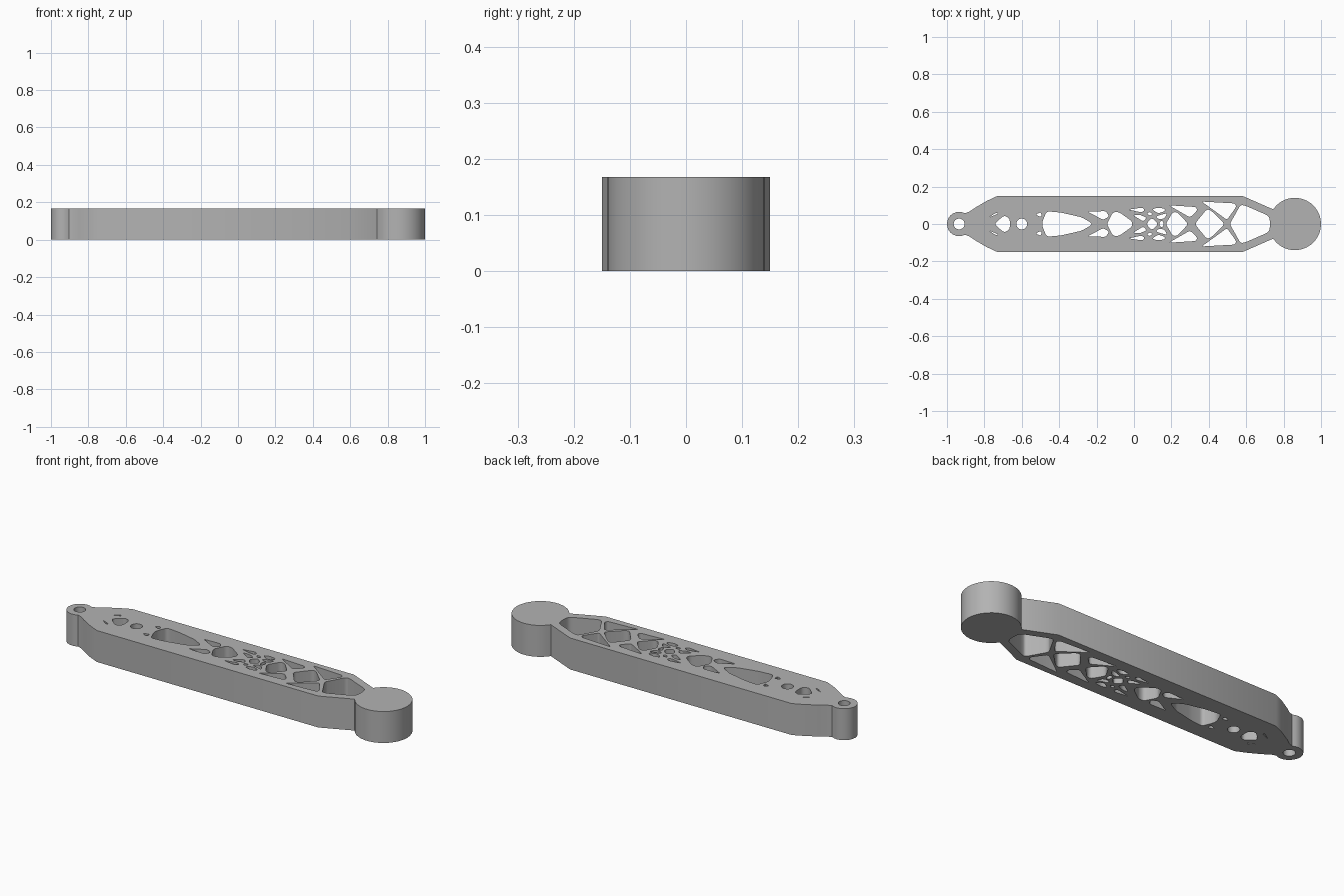
import bpy, bmesh
from math import sin, cos, pi, radians
from mathutils import Vector

if "Cube" in bpy.data.objects:
    bpy.data.objects.remove(bpy.data.objects["Cube"])

HEIGHT = 0.168


def arc(cx, radius, start, end, steps):
    """Points along an arc centred on the long axis, angles in degrees."""
    angles = [radians(start + (end - start) * i / steps) for i in range(steps + 1)]
    return [(cx + radius * cos(a), radius * sin(a)) for a in angles]


def mirrored(points):
    return [(x, -y) for x, y in reversed(points)]


def closed(half):
    """Complete an upper half profile across the long axis."""
    return half + mirrored([p for p in half if p[1] > 1e-5])


def rounded(points, radius):
    """Round every corner of a polygon with a short quadratic bend."""
    out = []
    for i, p in enumerate(points):
        p = Vector(p)
        ends = []
        for q in (points[i - 1], points[(i + 1) % len(points)]):
            d = Vector(q) - p
            ends.append(p + d.normalized() * min(radius, d.length * 0.42))
        for k in range(5):
            t = k / 4
            out.append(tuple(ends[0] * (1 - t) ** 2 + p * 2 * t * (1 - t) + ends[1] * t * t))
    return out


# Arm outline: small eye end, straight bar, large disc end
half = arc(-0.935, 0.065, 180, 62, 8)
half += [(-0.88, 0.066), (-0.85, 0.087), (-0.79, 0.122), (-0.73, 0.15), (0.58, 0.15)]
half += arc(0.86, 0.14, 146, 0, 14)
loops = [closed(half)]

# Round bolt holes
for cx in (-0.935, -0.60):
    loops.append(arc(cx, 0.029, 0, 345, 23))

# Openings on the centre line, upper half listed
centre_openings = [
    [(-0.747, 0), (-0.695, 0.046), (-0.664, 0.03)],
    [(-0.49, 0.012), (-0.467, 0.068), (-0.39, 0.061), (-0.28, 0.036), (-0.228, 0.006)],
    [(-0.145, 0), (-0.112, 0.064), (-0.08, 0.064), (-0.01, 0.014)],
    [(0.065, 0), (0.095, 0.034), (0.13, 0)],
    [(0.128, 0.018), (0.145, 0.026), (0.16, 0)][1:] + [],
    [(0.17, 0), (0.207, 0.063), (0.232, 0.063), (0.29, 0)],
    [(0.325, 0), (0.388, 0.078), (0.41, 0.074), (0.485, 0)],
    [(0.512, 0), (0.57, 0.103), (0.595, 0.098), (0.718, 0.045), (0.727, 0.02)],
]
centre_openings[4] = [(0.133, 0), (0.147, 0.022), (0.162, 0)]
for pts in centre_openings:
    loops.append(rounded(closed(pts), 0.016))

# Openings in pairs either side of the centre line
side_openings = [
    [(-0.778, 0.034), (-0.735, 0.062), (-0.727, 0.055)],
    [(-0.528, 0.05), (-0.497, 0.064), (-0.494, 0.036)],
    [(-0.248, 0.066), (-0.15, 0.069), (-0.133, 0.04), (-0.165, 0.022)],
    [(-0.03, 0.077), (0.045, 0.088), (0.058, 0.074), (0.04, 0.062)],
    [(-0.005, 0.047), (0.03, 0.05), (0.068, 0.034), (0.05, 0.013)],
    [(0.068, 0.057), (0.085, 0.065), (0.1, 0.053), (0.085, 0.044)],
    [(0.096, 0.078), (0.125, 0.088), (0.165, 0.082), (0.165, 0.07), (0.13, 0.056)],
    [(0.115, 0.04), (0.145, 0.05), (0.178, 0.058), (0.163, 0.03), (0.135, 0.024)],
    [(0.186, 0.1), (0.33, 0.091), (0.339, 0.074), (0.3, 0.035)],
    [(0.362, 0.12), (0.54, 0.11), (0.547, 0.092), (0.497, 0.022)],
]
for pts in side_openings:
    shape = rounded(pts, 0.012)
    loops += [shape, mirrored(shape)]

# Filled plate extruded from all the outlines
curve = bpy.data.curves.new("lattice_arm", "CURVE")
curve.dimensions = "2D"
curve.fill_mode = "BOTH"
curve.extrude = HEIGHT / 2
for pts in loops:
    spline = curve.splines.new("POLY")
    spline.points.add(len(pts) - 1)
    for point, (x, y) in zip(spline.points, pts):
        point.co = (x, y, 0, 1)
    spline.use_cyclic_u = True

arm = bpy.data.objects.new("lattice_arm", curve)
bpy.context.collection.objects.link(arm)
bpy.ops.object.select_all(action="DESELECT")
arm.select_set(True)
bpy.context.view_layer.objects.active = arm
bpy.ops.object.convert(target="MESH")
arm = bpy.context.object

# Weld the caps to the walls and stand the arm on the floor
bm = bmesh.new()
bm.from_mesh(arm.data)
bmesh.ops.remove_doubles(bm, verts=bm.verts, dist=0.0001)
bmesh.ops.recalc_face_normals(bm, faces=bm.faces)
bmesh.ops.translate(bm, verts=bm.verts, vec=(0, 0, HEIGHT / 2))
bm.to_mesh(arm.data)
bm.free()
bpy.ops.object.shade_smooth_by_angle(angle=radians(30))

# Plain grey finish
grey = bpy.data.materials.new("plain_grey")
grey.use_nodes = True
colour = (0.45, 0.45, 0.45, 1)
grey.diffuse_color = colour
grey.node_tree.nodes["Principled BSDF"].inputs["Base Color"].default_value = colour
arm.data.materials.clear()
arm.data.materials.append(grey)
